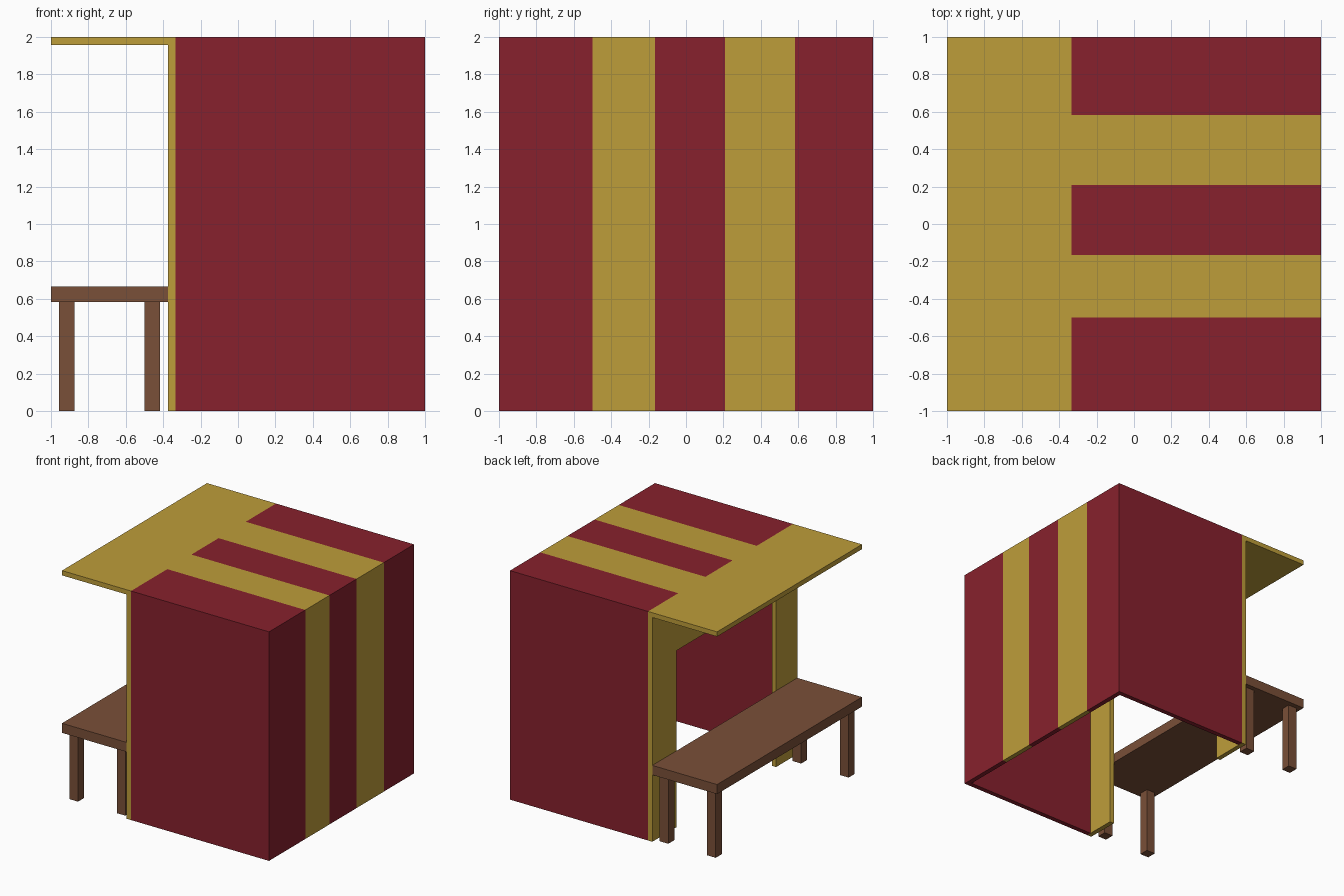
import bpy, bmesh
from mathutils import Vector

cube = bpy.data.objects.get("Cube")
if cube:
    bpy.data.objects.remove(cube, do_unlink=True)

U = 1 / 24  # grid unit: wall thickness
STRIPES = [(-12, -4), (5, 14)]  # gold bands along y, in grid units


def material(name, rgb):
    m = bpy.data.materials.new(name)
    m.use_nodes = True
    m.diffuse_color = (*rgb, 1)
    bsdf = next(n for n in m.node_tree.nodes if n.type == 'BSDF_PRINCIPLED')
    bsdf.inputs["Base Color"].default_value = (*rgb, 1)
    return m


RED = material("dark red cloth", (0.242, 0.0152, 0.0262))
GOLD = material("gold cloth", (0.515, 0.337, 0.042))
WOOD = material("brown wood", (0.195, 0.080, 0.040))


def box(name, lo, hi, mats, x_cuts=(), y_cuts=(), rule=None):
    """Box between two grid corners, optionally cut into coloured bands."""
    lo, hi = Vector(lo) * U, Vector(hi) * U
    bm = bmesh.new()
    bmesh.ops.create_cube(bm, size=1)
    for v in bm.verts:
        v.co = Vector((hi[i] if v.co[i] > 0 else lo[i]) for i in range(3))
    for axis, cuts in ((0, x_cuts), (1, y_cuts)):
        for c in cuts:
            normal = Vector((0, 0, 0))
            normal[axis] = 1
            bmesh.ops.bisect_plane(bm, geom=bm.verts[:] + bm.edges[:] + bm.faces[:],
                                   plane_co=normal * c * U, plane_no=normal)
    if rule:
        for f in bm.faces:
            f.material_index = rule(f.calc_center_median() / U)
    mesh = bpy.data.meshes.new(name)
    bm.to_mesh(mesh)
    bm.free()
    for m in mats:
        mesh.materials.append(m)
    ob = bpy.data.objects.new(name, mesh)
    bpy.context.collection.objects.link(ob)
    return ob


def in_stripe(c):
    return int(any(a < c.y < b for a, b in STRIPES))


edges = [e for band in STRIPES for e in band]

# Roof with gold awning over the counter and striped rear part
box("roof", (-24, -24, 47), (24, 24, 48), [RED, GOLD], [-8], edges,
    lambda c: 1 if c.x < -8 else in_stripe(c))

# Striped wall and the two plain side walls
box("striped_wall", (23, -23, 0), (24, 23, 47), [RED, GOLD], (), edges, in_stripe)
for side, y in (("front", -24), ("back", 23)):
    box(side + "_wall", (-8, y, 0), (24, y + 1, 47), [RED])

# Gold entrance wall: one outline with the doorway left open
outline = [(-24, 0), (-17, 0), (-17, 37), (16, 37), (16, 0), (24, 0), (24, 47), (-24, 47)]
bm = bmesh.new()
face = bm.faces.new([bm.verts.new((-9 * U, y * U, z * U)) for y, z in outline])
ext = bmesh.ops.extrude_face_region(bm, geom=[face], use_keep_orig=True)
bmesh.ops.translate(bm, vec=(U, 0, 0),
                    verts=[g for g in ext["geom"] if isinstance(g, bmesh.types.BMVert)])
bmesh.ops.recalc_face_normals(bm, faces=bm.faces[:])
mesh = bpy.data.meshes.new("entrance_wall")
bm.to_mesh(mesh)
bm.free()
mesh.materials.append(GOLD)
bpy.context.collection.objects.link(bpy.data.objects.new("entrance_wall", mesh))

# Counter table
box("table_top", (-24, -24, 14), (-9, 24, 16), [WOOD])
for x, xn in ((-23, "outer"), (-12, "inner")):
    for y, yn in ((-23, "front"), (21, "back")):
        box(f"table_leg_{xn}_{yn}", (x, y, 0), (x + 2, y + 2, 14), [WOOD])
